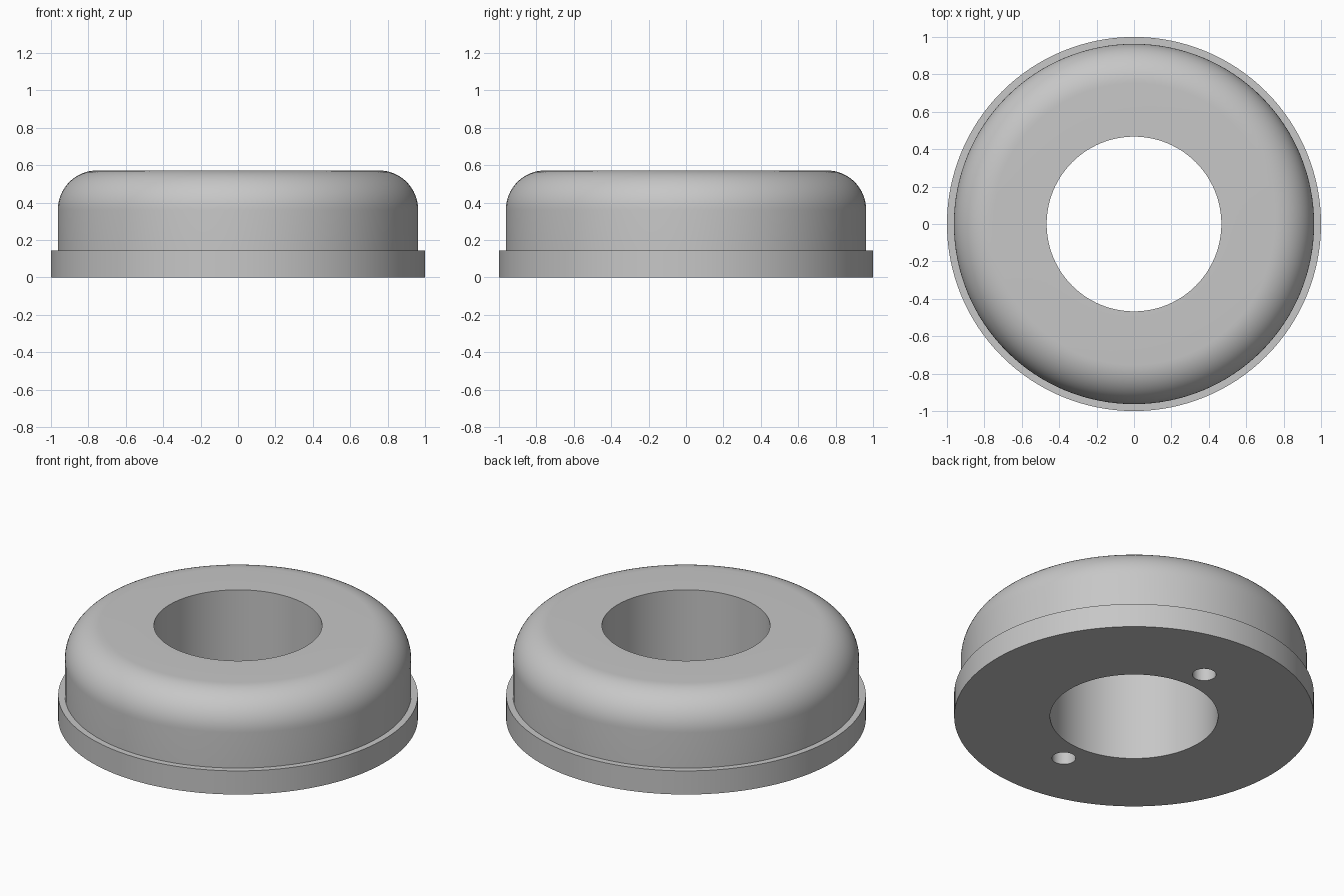
import bpy, bmesh
from math import sin, cos, pi, radians

cube = bpy.data.objects.get("Cube")
if cube:
    bpy.data.objects.remove(cube, do_unlink=True)

BORE, WALL, FLANGE = 0.467, 0.963, 1.0
STEP, TOP, FILLET = 0.145, 0.572, 0.21
SEGMENTS, ARC = 128, 16

grey = bpy.data.materials.new("plain grey")
grey.use_nodes = True
colour = (0.57, 0.57, 0.57, 1)
grey.diffuse_color = colour
grey.node_tree.nodes["Principled BSDF"].inputs["Base Color"].default_value = colour


def revolve(name, profile):
    """Spin a closed (radius, height) profile around the z axis."""
    bm = bmesh.new()
    rings = []
    for i in range(SEGMENTS):
        a = 2 * pi * i / SEGMENTS
        rings.append([bm.verts.new((r * cos(a), r * sin(a), z)) for r, z in profile])
    n = len(profile)
    for i in range(SEGMENTS):
        here, after = rings[i], rings[(i + 1) % SEGMENTS]
        for j in range(n):
            k = (j + 1) % n
            bm.faces.new((here[j], after[j], after[k], here[k]))
    bmesh.ops.recalc_face_normals(bm, faces=bm.faces)
    mesh = bpy.data.meshes.new(name)
    bm.to_mesh(mesh)
    bm.free()
    obj = bpy.data.objects.new(name, mesh)
    bpy.context.collection.objects.link(obj)
    mesh.materials.append(grey)
    return obj


# Ring body: bore, stepped flange, wall and rounded shoulder
shoulder = [(WALL - FILLET + FILLET * cos(t), TOP - FILLET + FILLET * sin(t))
            for t in (pi / 2 * i / ARC for i in range(ARC + 1))]
profile = [(BORE, 0), (FLANGE, 0), (FLANGE, STEP), (WALL, STEP)] + shoulder + [(BORE, TOP)]
ring = revolve("ring_body", profile)

# Two blind pin holes in the underside, front and back
for side in (-1, 1):
    bpy.ops.mesh.primitive_cylinder_add(vertices=48, radius=0.066, depth=0.4,
                                        location=(0, side * 0.607, 0))
    cutter = bpy.context.object
    cutter.name = "pin_hole_cutter"
    cutter.hide_render = True
    cutter.data.materials.append(grey)
    cut = ring.modifiers.new("pin_hole", 'BOOLEAN')
    cut.operation = 'DIFFERENCE'
    cut.solver = 'EXACT'
    cut.object = cutter
    bpy.context.view_layer.objects.active = ring
    bpy.ops.object.modifier_apply(modifier=cut.name)
    bpy.data.objects.remove(cutter, do_unlink=True)

# Smooth curved walls, crisp rims
bpy.ops.object.select_all(action='DESELECT')
ring.select_set(True)
bpy.context.view_layer.objects.active = ring
bpy.ops.object.shade_smooth_by_angle(angle=radians(30))
